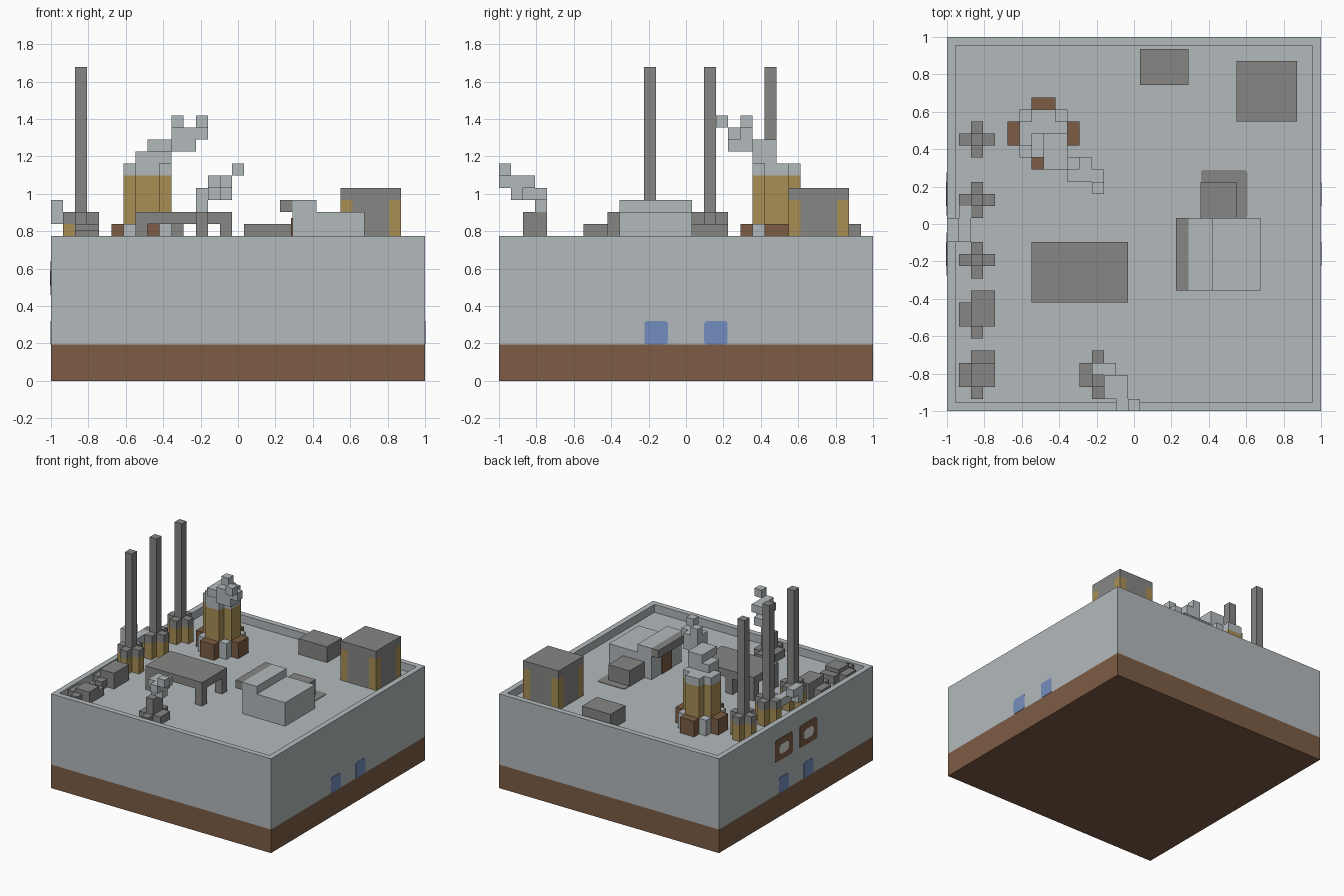
import bpy, bmesh, math
from mathutils import Vector

V = 2 / 31  # size of one block

old = bpy.data.objects.get("Cube")
if old:
    bpy.data.objects.remove(old)


def material(name, r, g, b):
    m = bpy.data.materials.new(name)
    m.diffuse_color = (r, g, b, 1)
    m.use_nodes = True
    m.node_tree.nodes["Principled BSDF"].inputs["Base Color"].default_value = (r, g, b, 1)
    return m


PALE = material("pale grey", .45, .485, .5)
GREY = material("dark grey", .24, .236, .232)
BROWN = material("brown", .205, .107, .058)
YELLOW = material("ochre", .39, .275, .09)
BLUE = material("blue", .175, .27, .52)
LIGHT = material("light grey", .68, .7, .7)


def finish(name, bm, *mats):
    bmesh.ops.recalc_face_normals(bm, faces=bm.faces)
    mesh = bpy.data.meshes.new(name)
    bm.to_mesh(mesh)
    bm.free()
    for m in mats:
        mesh.materials.append(m)
    ob = bpy.data.objects.new(name, mesh)
    bpy.context.collection.objects.link(ob)
    return ob


def add_box(bm, lo, hi):
    """Box between two corners given in blocks."""
    verts = bmesh.ops.create_cube(bm, size=1)["verts"]
    for v in verts:
        for k in range(3):
            v.co[k] = (lo[k] if v.co[k] < 0 else hi[k]) * V - (1 if k < 2 else 0)


def blocks(name, mat, *boxes):
    bm = bmesh.new()
    for x0, x1, y0, y1, z0, z1 in boxes:
        add_box(bm, (x0, y0, z0), (x1, y1, z1))
    return finish(name, bm, mat)


def plate(name, mat, origin, u, v, n, w, h, r, thick):
    """Thin rounded plate spanned by u and v, facing n."""
    bm = bmesh.new()
    o, u, v, n = map(Vector, (origin, u, v, n))
    pts = []
    for q in range(4):
        sx, sy = ((1, 1), (-1, 1), (-1, -1), (1, -1))[q]
        for s in range(4):
            a = (q + s / 3) * math.pi / 2
            pts.append(o + u * (sx * (w / 2 - r) + r * math.cos(a))
                       + v * (sy * (h / 2 - r) + r * math.sin(a)))
    face = bm.faces.new([bm.verts.new(p) for p in pts])
    ext = bmesh.ops.extrude_face_region(bm, geom=[face])["geom"]
    for e in ext:
        if isinstance(e, bmesh.types.BMVert):
            e.co += n * thick
    return finish(name, bm, mat)


# Main hall: brown plinth, pale walls, sunken roof behind a parapet
bm = bmesh.new()
add_box(bm, (0, 0, 0), (31, 31, 12))
bmesh.ops.bisect_plane(bm, geom=bm.verts[:] + bm.edges[:] + bm.faces[:],
                       plane_co=(0, 0, 3 * V), plane_no=(0, 0, 1))
bm.normal_update()
top = max(bm.faces, key=lambda f: f.calc_center_median().z)
bmesh.ops.inset_region(bm, faces=[top], thickness=V)
ext = bmesh.ops.extrude_face_region(bm, geom=[top])["geom"]
for e in ext:
    if isinstance(e, bmesh.types.BMVert):
        e.co.z -= V
if top.is_valid:
    bmesh.ops.delete(bm, geom=[top], context='FACES_ONLY')
for f in bm.faces:
    f.material_index = 1 if f.calc_center_median().z < 3 * V else 0
finish("main_hall", bm, PALE, BROWN)

# Doors on both sides, framed windows on the right-hand wall
for s, side in ((1, "left"), (-1, "right")):
    for y in (-.16, .16):
        plate("door_" + side, BLUE, (s, y, .257), (0, 1, 0), (0, 0, 1), (s, 0, 0),
              .125, .125, .015, .003)
        if s < 0:
            plate("window_frame", BROWN, (s, y, .55), (0, 1, 0), (0, 0, 1), (s, 0, 0),
                  .23, .18, .02, .003)
            plate("window_pane", LIGHT, (s - .003, y, .55), (0, 1, 0), (0, 0, 1), (s, 0, 0),
                  .13, .08, .035, .002)

# Three tall chimneys on cross-shaped feet
for y in (12, 17, 22):
    blocks("tall_chimney", GREY, (2, 3, y, y + 1, 11, 26))
    for name, mat, z0, z1 in (("chimney_foot", YELLOW, 11, 13), ("chimney_collar", GREY, 13, 14)):
        blocks(name, mat, (1, 2, y, y + 1, z0, z1), (3, 4, y, y + 1, z0, z1),
               (2, 3, y - 1, y, z0, z1), (2, 3, y + 1, y + 2, z0, z1))

# Small puffs by the middle chimney
blocks("side_smoke", PALE, (1, 2, 16, 17, 13, 14), (1, 2, 15, 16, 13, 14),
       (0, 2, 14, 15, 13, 14), (0, 1, 14, 16, 14, 15))

# Crates near the right-hand parapet
for y, z in ((2, 12), (7, 13)):
    blocks("crates", GREY, (2, 4, y, y + 2, 11, 12.5 if z < 13 else z),
           (3, 4, y + 2, y + 3, 11, z), (2, 3, y + 2, y + 3, 11, z),
           (1, 2, y, y + 2, 11, 12), (2, 3, y - 1, y, 11, 12))

# Large ochre tower with brown footing, pale corner blocks and cap
blocks("tower_footing", BROWN, (7, 9, 20, 21, 11, 13), (7, 9, 25, 26, 11, 13),
       (5, 6, 22, 24, 11, 13), (10, 11, 22, 24, 11, 13))
blocks("tower_corner_blocks", PALE,
       *[(x, x + 1, y, y + 1, 11, 13) for x in (6, 9) for y in (21, 24)])
for name, mat, z0, z1 in (("tower_body", YELLOW, 11, 17), ("tower_cap", PALE, 17, 18)):
    blocks(name, mat, (7, 9, 21, 25, z0, z1), (6, 7, 22, 24, z0, z1), (9, 10, 22, 24, z0, z1))
blocks("tower_smoke", PALE, (7, 10, 21, 23, 18, 19), (8, 10, 20, 23, 19, 20),
       (10, 12, 19, 21, 19, 21), (10, 11, 20, 21, 21, 22),
       (12, 13, 19, 20, 20, 21), (12, 13, 18, 19, 21, 22))

# Small chimney at the front with drifting smoke
blocks("small_chimney", GREY, (12, 13, 3, 4, 11, 14), (12, 13, 2, 3, 11, 14),
       (11, 12, 2, 4, 11, 12), (12, 13, 4, 5, 11, 12), (12, 13, 1, 2, 11, 12),
       (13, 14, 2, 4, 11, 12))
blocks("small_chimney_smoke", PALE, (12, 13, 3, 4, 14, 16), (13, 14, 3, 4, 15, 16),
       (13, 14, 2, 3, 15, 16), (13, 15, 1, 3, 16, 17), (14, 15, 1, 2, 15, 16),
       (14, 15, 0, 1, 16, 17), (15, 16, 0, 1, 17, 18))

# Raised slab on legs
blocks("raised_slab", GREY, (7, 15, 9, 14, 13, 14))
blocks("slab_legs", GREY, *[(x, x + 1, y, y + 1, 11, 13) for x in (7, 14) for y in (9, 13)],
       (10, 11, 13, 14, 11, 13))

# Roof house with step, awning and door
blocks("roof_house", PALE, (20, 22, 10, 16, 11, 15), (22, 26, 10, 16, 11, 14))
blocks("roof_house_awning", GREY, (19, 20, 10, 16, 14, 15))
blocks("roof_house_door", BROWN, (19.9, 20, 12, 14, 11, 13.5))

# Low shed on a rounded mat behind the house
blocks("low_shed", GREY, (21, 24, 16, 19, 11, 13))
plate("shed_mat", GREY, (.482, .16, 11 * V), (1, 0, 0), (0, 1, 0), (0, 0, 1),
      .25, .26, .02, .004)

# Back box
blocks("back_box", GREY, (16, 20, 27, 30, 11, 13))

# Tank house with ochre corner posts
blocks("tank_house", GREY, (24, 29, 25, 28, 11, 16), (25, 28, 24, 25, 11, 16),
       (25, 28, 28, 29, 11, 16))
corners = [(x, x + 1, y, y + 1) for x in (24, 28) for y in (24, 28)]
blocks("tank_house_posts", YELLOW, *[c + (11, 15) for c in corners])
blocks("tank_house_roof_corners", GREY, *[c + (15, 16) for c in corners])
